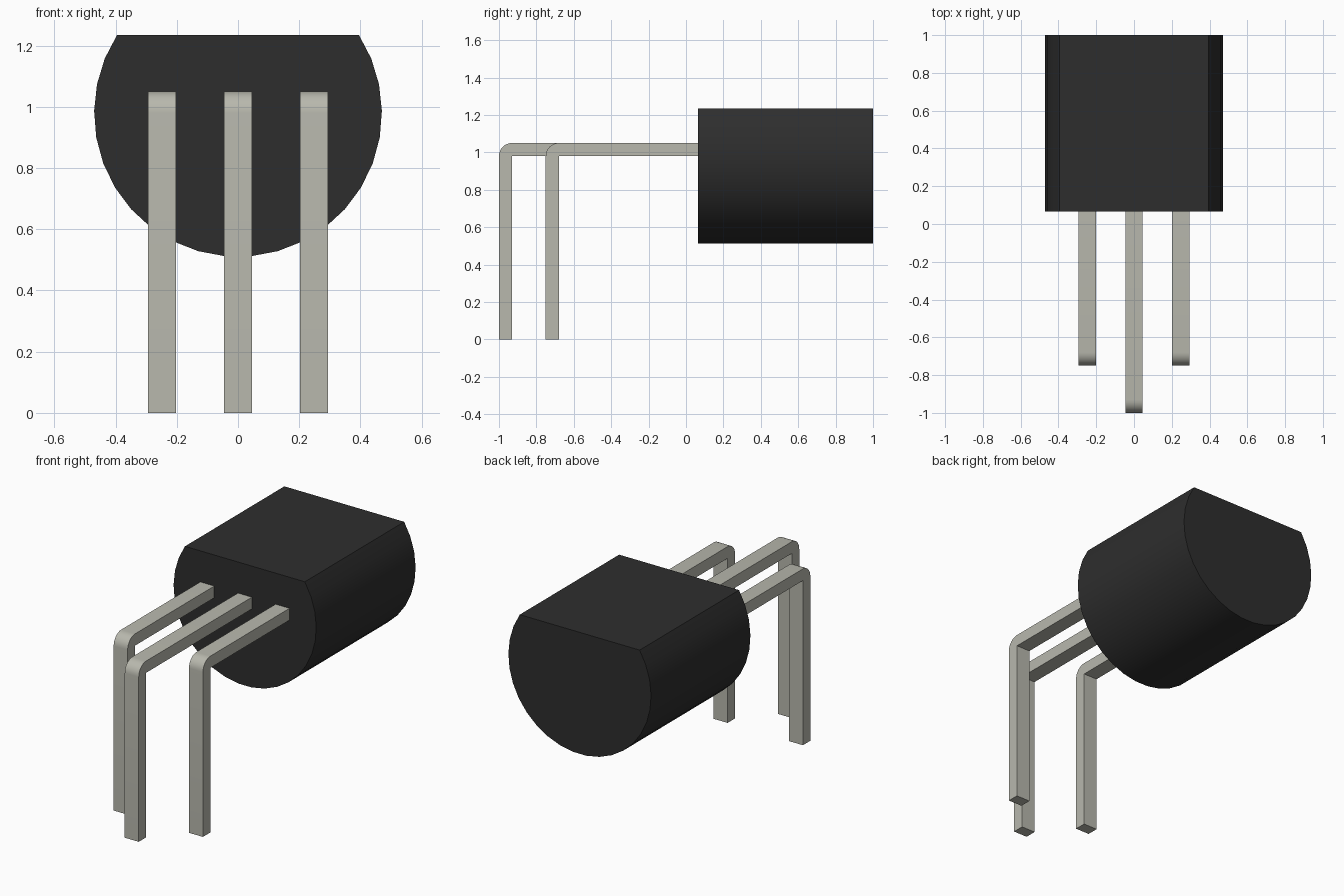
import bpy, bmesh, math

cube = bpy.data.objects.get("Cube")
if cube:
    bpy.data.objects.remove(cube, do_unlink=True)


def material(name, color):
    mat = bpy.data.materials.new(name)
    mat.use_nodes = True
    mat.diffuse_color = color
    mat.node_tree.nodes["Principled BSDF"].inputs["Base Color"].default_value = color
    return mat


def extrude_profile(name, points, direction, mat):
    """Extrude a closed planar profile along a direction, smooth on its curves."""
    bm = bmesh.new()
    face = bm.faces.new([bm.verts.new(p) for p in points])
    result = bmesh.ops.extrude_face_region(bm, geom=[face], use_keep_orig=True)
    verts = [g for g in result["geom"] if isinstance(g, bmesh.types.BMVert)]
    bmesh.ops.translate(bm, vec=direction, verts=verts)
    bmesh.ops.recalc_face_normals(bm, faces=bm.faces)
    mesh = bpy.data.meshes.new(name)
    bm.to_mesh(mesh)
    bm.free()
    mesh.materials.append(mat)
    obj = bpy.data.objects.new(name, mesh)
    bpy.context.collection.objects.link(obj)
    bpy.ops.object.select_all(action="DESELECT")
    obj.select_set(True)
    bpy.context.view_layer.objects.active = obj
    bpy.ops.object.shade_smooth_by_angle(angle=math.radians(30))
    return obj


black = material("black plastic", (0.027, 0.027, 0.027, 1))
metal = material("tinned metal", (0.48, 0.48, 0.42, 1))

# Body: cylinder lying along y with a flat cut on top
radius, axis_z, flat_z = 0.47, 0.98, 1.235
front_y, back_y = 0.065, 1.0
start = math.asin((flat_z - axis_z) / radius)
segments = 23
step = (math.pi + 2 * start) / segments
arc = [start - i * step for i in range(segments + 1)]
extrude_profile(
    "body",
    [(radius * math.cos(a), front_y, axis_z + radius * math.sin(a)) for a in arc],
    (0, back_y - front_y, 0), black)

# Leads: flat strips bent down, rounded on the outside of the bend
width, thick, top = 0.092, 0.07, 1.05


def lead(name, x, y):
    bend = [math.radians(90 + 90 * i / 8) for i in range(9)]
    side = [(front_y, top - thick), (front_y, top)]
    side += [(y + thick + thick * math.cos(a), top - thick + thick * math.sin(a))
             for a in bend]
    side += [(y, 0), (y + thick, 0), (y + thick, top - thick)]
    extrude_profile(name, [(x - width / 2, py, pz) for py, pz in side],
                    (width, 0, 0), metal)


lead("right_lead", -0.248, -0.75)
lead("middle_lead", 0, -1.0)
lead("left_lead", 0.248, -0.75)
